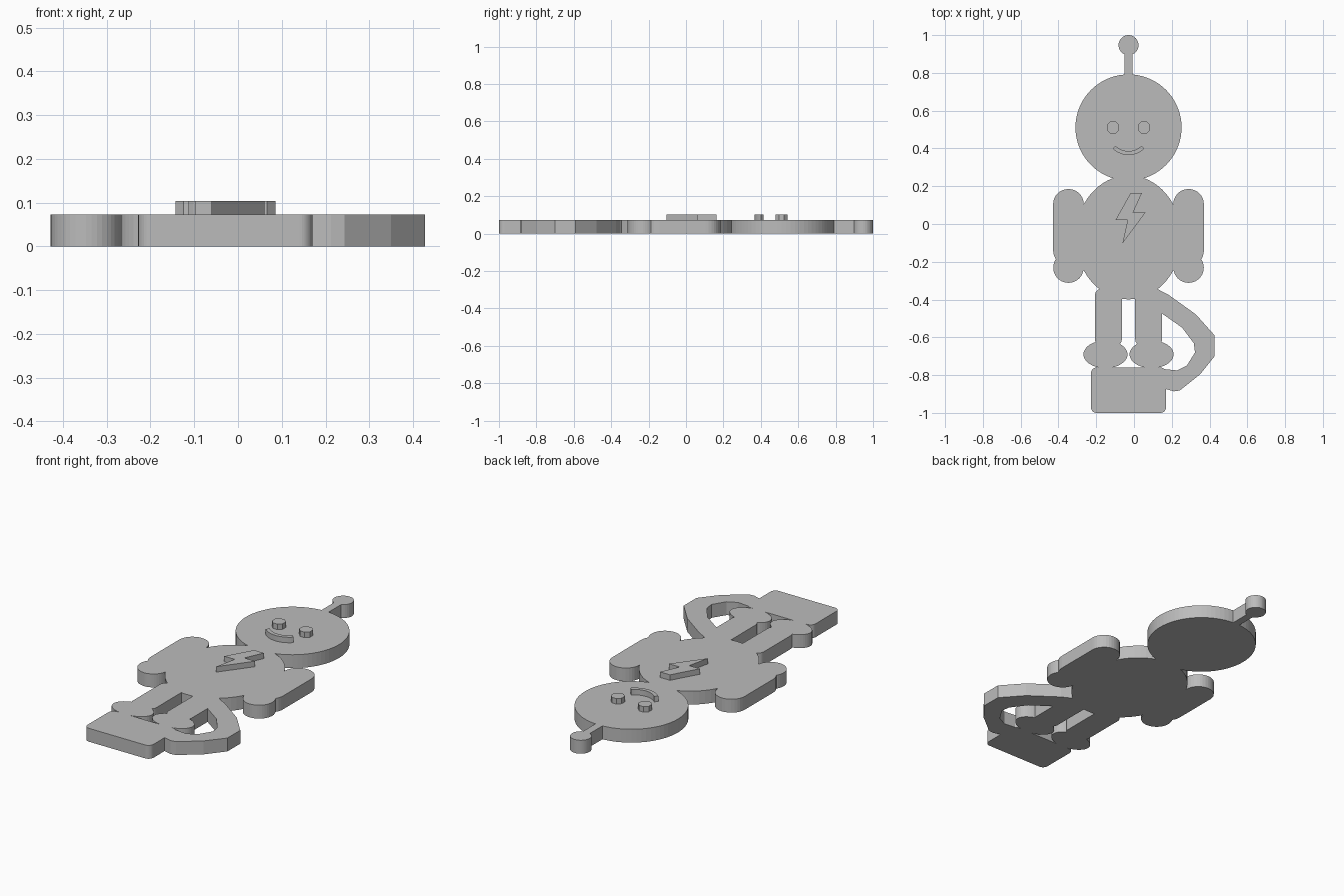
import bpy
import bmesh
import math

cube = bpy.data.objects.get("Cube")
if cube:
    bpy.data.objects.remove(cube, do_unlink=True)

CX = -0.029          # symmetry axis of the figure
PLATE = 0.073        # thickness of the figure
RELIEF = 0.103       # top of the raised details

grey = bpy.data.materials.new("plain grey")
grey.use_nodes = True
COLOUR = (0.5, 0.5, 0.5, 1.0)
grey.diffuse_color = COLOUR
for node in grey.node_tree.nodes:
    if node.type == 'BSDF_PRINCIPLED':
        node.inputs["Base Color"].default_value = COLOUR


def ellipse(cx, cy, rx, ry, n=48, turn=0.0):
    return [(cx + rx * math.cos(turn + 2 * math.pi * i / n),
             cy + ry * math.sin(turn + 2 * math.pi * i / n)) for i in range(n)]


def rounded_rect(x0, x1, y0, y1, r, n=8):
    """Counter-clockwise rectangle with round corners."""
    pts = []
    corners = ((x1 - r, y1 - r), (x0 + r, y1 - r), (x0 + r, y0 + r), (x1 - r, y0 + r))
    for k, (cx, cy) in enumerate(corners):
        for i in range(n + 1):
            a = math.pi / 2 * (k + i / n)
            pts.append((cx + r * math.cos(a), cy + r * math.sin(a)))
    return pts


def prism(name, outline, z0=0.0, z1=PLATE):
    """Extrude a flat outline from z0 to z1."""
    bm = bmesh.new()
    face = bm.faces.new([bm.verts.new((x, y, z0)) for x, y in outline])
    top = bmesh.ops.extrude_face_region(bm, geom=[face])["geom"]
    bmesh.ops.translate(bm, vec=(0, 0, z1 - z0),
                        verts=[g for g in top if isinstance(g, bmesh.types.BMVert)])
    bmesh.ops.recalc_face_normals(bm, faces=bm.faces)
    mesh = bpy.data.meshes.new(name)
    bm.to_mesh(mesh)
    bm.free()
    mesh.materials.append(grey)
    obj = bpy.data.objects.new(name, mesh)
    bpy.context.scene.collection.objects.link(obj)
    return obj


# Torso, head and antenna
figure = prism("robot_figure", ellipse(CX, -0.071, 0.28, 0.328, 64))
parts = [
    prism("head", ellipse(CX, 0.511, 0.281, 0.281, 72)),
    prism("antenna_stem", rounded_rect(CX - 0.021, CX + 0.021, 0.7, 0.93, 0.004, 2)),
    prism("antenna_ball", ellipse(CX, 0.947, 0.053, 0.053, 32)),
]

# Arms, hands, legs and feet on both sides
for side, s in (("right", -1), ("left", 1)):
    arm_x, leg_x, foot_x = CX + s * 0.318, CX + s * 0.1065, CX + s * 0.122
    parts += [
        prism(side + "_arm", rounded_rect(arm_x - 0.081, arm_x + 0.081, -0.221, 0.185, 0.08)),
        prism(side + "_hand", ellipse(arm_x, -0.231, 0.0805, 0.0805, 40)),
        prism(side + "_leg", rounded_rect(leg_x - 0.071, leg_x + 0.071, -0.645, -0.342, 0.035)),
        prism(side + "_foot", ellipse(foot_x, -0.69, 0.1165, 0.073, 44)),
    ]

# Base block and the bent cable joining it to the torso
parts.append(prism("base_block", rounded_rect(-0.228, 0.17, -1.0, -0.76, 0.03)))
parts.append(prism("cable", [
    (0.03, -0.32), (0.138, -0.352), (0.18, -0.373), (0.328, -0.479), (0.427, -0.59),
    (0.427, -0.70), (0.35, -0.796), (0.243, -0.881), (0.212, -0.886), (0.138, -0.865),
    (0.127, -0.765), (0.228, -0.775), (0.28, -0.749), (0.323, -0.68), (0.317, -0.632),
    (0.254, -0.548), (0.148, -0.474), (0.058, -0.426)]))

# Fuse everything into one solid plate
for part in parts:
    mod = figure.modifiers.new(part.name, 'BOOLEAN')
    mod.operation = 'UNION'
    mod.solver = 'EXACT'
    mod.object = part
depsgraph = bpy.context.evaluated_depsgraph_get()
fused = bpy.data.meshes.new_from_object(figure.evaluated_get(depsgraph))
figure.modifiers.clear()
figure.data = fused
for part in parts:
    bpy.data.objects.remove(part, do_unlink=True)

# Raised eyes
for side, s in (("right", -1), ("left", 1)):
    prism(side + "_eye", ellipse(CX + s * 0.082, 0.511, 0.035, 0.035, 8, math.pi / 8),
          PLATE - 0.005, RELIEF)

# Raised smile: an arc band
ANGLES = [math.radians(225 + 90 * i / 14) for i in range(15)]


def arc(r, angles):
    return [(CX + r * math.cos(a), 0.484 + r * math.sin(a)) for a in angles]


prism("smile", arc(0.119, ANGLES) + arc(0.098, ANGLES[::-1]), PLATE - 0.005, RELIEF)

# Raised lightning bolt on the chest
prism("chest_bolt", [(-0.018, 0.164), (-0.098, 0.021), (-0.034, 0.021), (-0.061, -0.103),
                     (0.061, 0.061), (-0.005, 0.061), (0.042, 0.164)],
      PLATE - 0.005, RELIEF)
